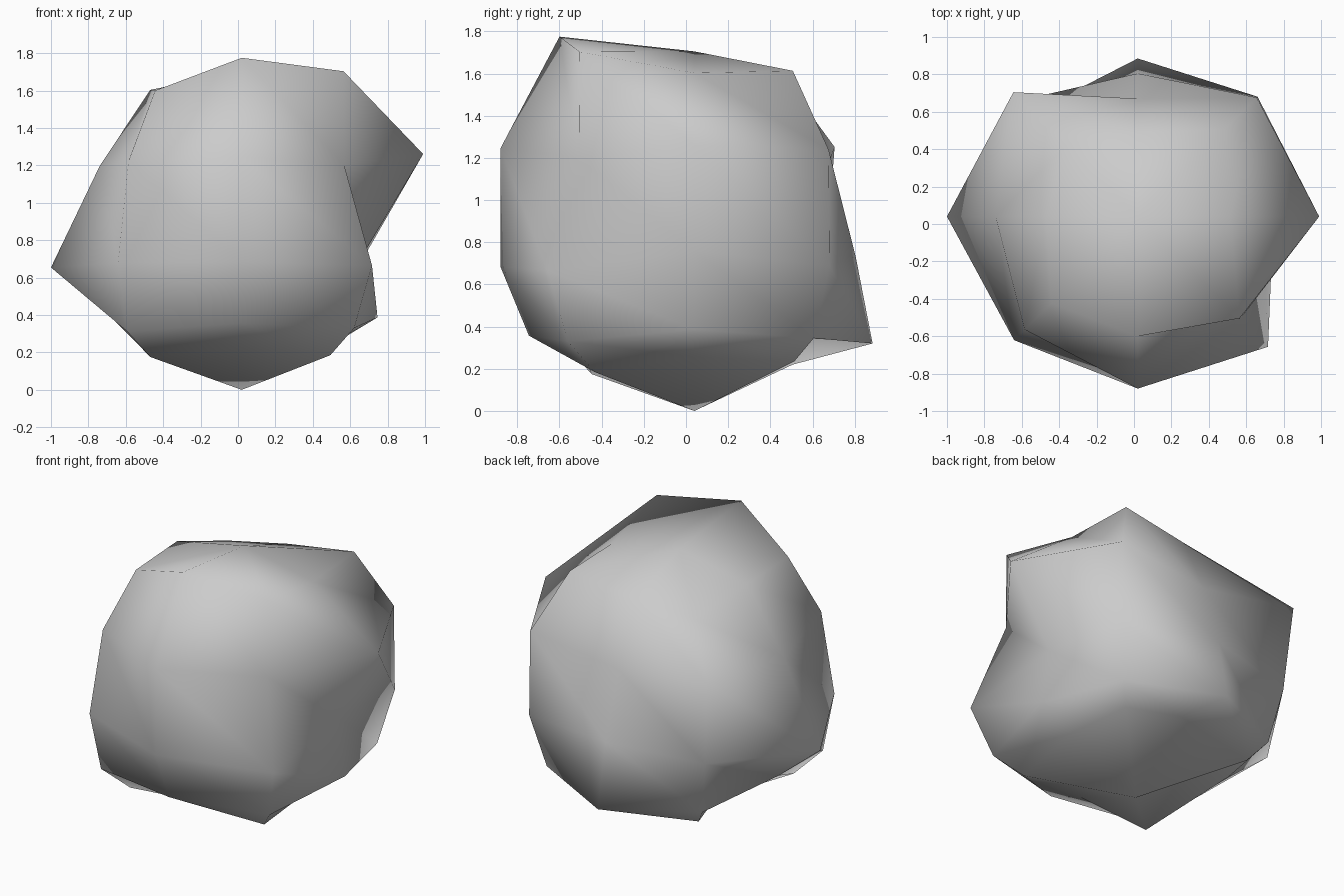
import bpy, bmesh, math

cube = bpy.data.objects.get("Cube")
if cube:
    bpy.data.objects.remove(cube, do_unlink=True)

AXIS_X, AXIS_Y, MIDDLE = 0.02, 0.04, 0.96
BASE_TIP, CROWN_TIP = 0.0, 1.705
SIDES = 8

# Stone profile, one entry per eighth turn starting at +x
foot_radius = [.50, .67, .42, .66, .42, .69, .51, .67]
foot_height = [.257, .235, .37, .22, .38, .175, .227, .185]
base_radius = [.726, .80, .845, .79, .72, .866, .785, .85]
base_height = [.387, .345, .32, .34, .41, .312, .357, .33]
lower_radius = [.67, .906, .765, .88, 1.02, .935, .92, .985]
upper_radius = [.97, .90, .63, .94, .76, .855, .92, .775]
crown_radius = [.495, .66, .45, .54, .49, .655, .64, .77]
crown_height = [1.603, 1.613, 1.545, 1.49, 1.603, 1.60, 1.775, 1.703]

rings = [
    list(zip(foot_radius, foot_height)),
    list(zip(base_radius, base_height)),
    [(r, MIDDLE - 0.3 * r) for r in lower_radius],
    [(r, MIDDLE + 0.31 * r) for r in upper_radius],
    list(zip(crown_radius, crown_height)),
]

# Stack the irregular rings into one closed boulder
bm = bmesh.new()
levels = []
for ring in rings:
    level = []
    for i, (radius, height) in enumerate(ring):
        angle = math.tau * i / SIDES
        level.append(bm.verts.new((AXIS_X + radius * math.cos(angle),
                                   AXIS_Y + radius * math.sin(angle), height)))
    levels.append(level)

# Facets all split along the same slant
for low, high in zip(levels, levels[1:]):
    for i in range(SIDES):
        j = (i + 1) % SIDES
        bm.faces.new((low[i], low[j], high[i]))
        bm.faces.new((low[j], high[j], high[i]))

# Close the underside and the crown with a tip each
base = bm.verts.new((AXIS_X, AXIS_Y, BASE_TIP))
crown = bm.verts.new((AXIS_X, AXIS_Y, CROWN_TIP))
for i in range(SIDES):
    j = (i + 1) % SIDES
    bm.faces.new((levels[0][j], levels[0][i], base))
    bm.faces.new((levels[-1][i], levels[-1][j], crown))

for face in bm.faces:
    face.smooth = True

mesh = bpy.data.meshes.new("boulder")
bm.to_mesh(mesh)
bm.free()
boulder = bpy.data.objects.new("boulder", mesh)
bpy.context.collection.objects.link(boulder)

# Plain grey stone
stone = bpy.data.materials.new("grey_stone")
stone.use_nodes = True
colour = (0.6, 0.6, 0.6, 1)
stone.diffuse_color = colour
stone.node_tree.nodes["Principled BSDF"].inputs["Base Color"].default_value = colour
mesh.materials.append(stone)
